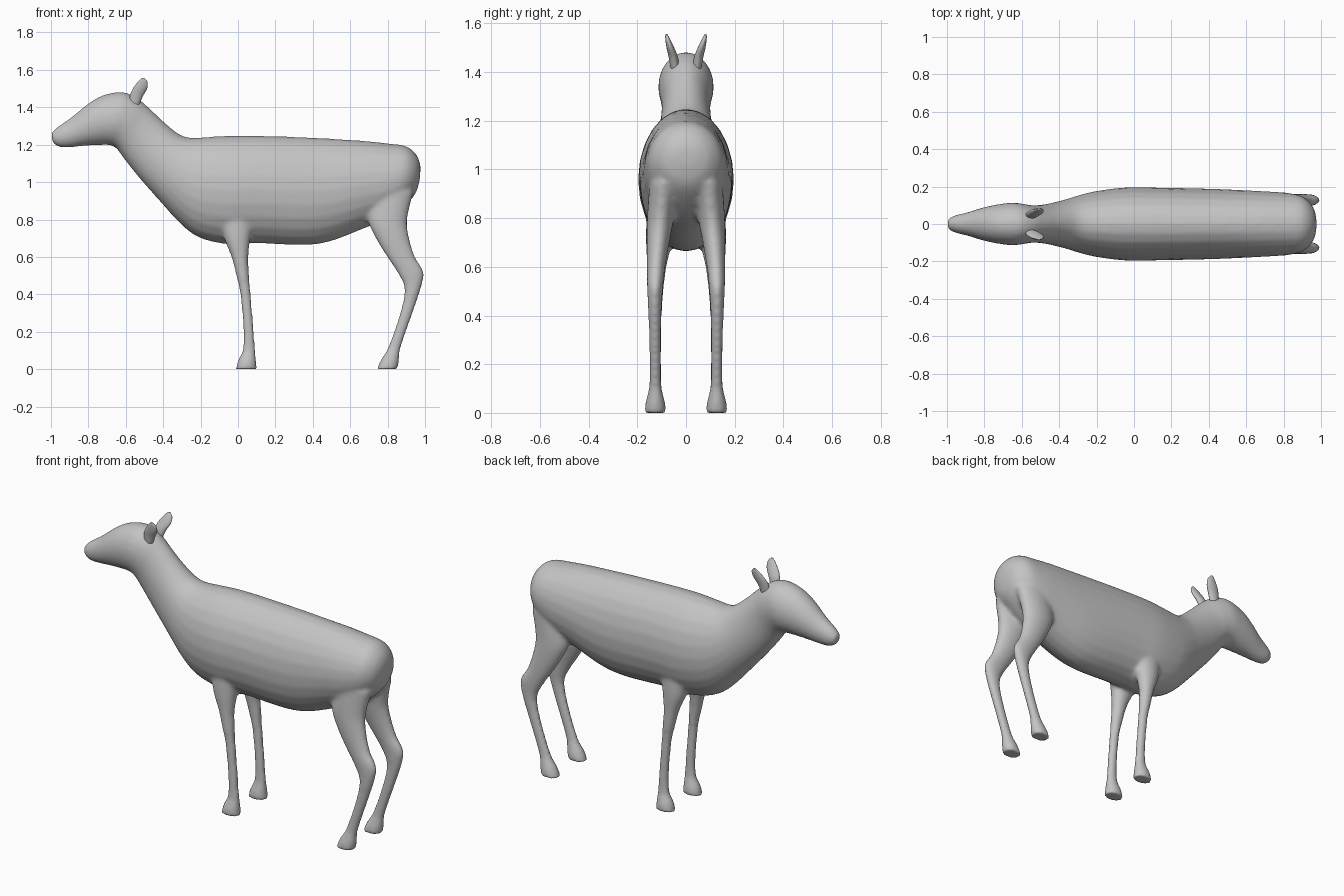
import bpy, bmesh, math
from mathutils import Vector

if "Cube" in bpy.data.objects:
    bpy.data.objects.remove(bpy.data.objects["Cube"])

SEG = 24
grey = bpy.data.materials.new("plain grey")
grey.diffuse_color = (0.55, 0.55, 0.55, 1)
grey.use_nodes = True
grey.node_tree.nodes["Principled BSDF"].inputs["Base Color"].default_value = grey.diffuse_color


def smooth_path(rows, steps=4):
    """Catmull-Rom interpolation of the section rows."""
    out = []
    for i in range(len(rows) - 1):
        p0, p1 = rows[max(i - 1, 0)], rows[i]
        p2, p3 = rows[i + 1], rows[min(i + 2, len(rows) - 1)]
        for s in range(steps):
            t = s / steps
            out.append([0.5 * (2 * b + (c - a) * t + (2 * a - 5 * b + 4 * c - d) * t * t
                               + (3 * b - a - 3 * c + d) * t ** 3)
                        for a, b, c, d in zip(p0, p1, p2, p3)])
    return out + [list(rows[-1])]


def loft(bm, sections):
    """Skin elliptical sections (centre, half axis a, half axis b), capped."""
    rings = []
    for c, a, b in sections:
        rings.append([bm.verts.new(c + a * math.cos(2 * math.pi * k / SEG)
                                   + b * math.sin(2 * math.pi * k / SEG))
                      for k in range(SEG)])
    for r, q in zip(rings, rings[1:]):
        for k in range(SEG):
            n = (k + 1) % SEG
            bm.faces.new((r[k], r[n], q[n], q[k]))
    bm.faces.new(rings[0])
    bm.faces.new(rings[-1])


def trunk_sections(rows):
    out = []
    for tx, tz, bx, bz, w in smooth_path(rows):
        top, bot = Vector((tx, 0, tz)), Vector((bx, 0, bz))
        out.append(((top + bot) / 2, (top - bot) / 2, Vector((0, w, 0))))
    return out


def limb_sections(rows, side):
    return [(Vector((x, y * side, z)), Vector((rx, 0, 0)), Vector((0, ry, 0)))
            for x, y, z, rx, ry in smooth_path(rows)]


def make_object(name, bm):
    bmesh.ops.recalc_face_normals(bm, faces=bm.faces)
    for f in bm.faces:
        f.smooth = True
    me = bpy.data.meshes.new(name)
    bm.to_mesh(me)
    bm.free()
    me.materials.append(grey)
    ob = bpy.data.objects.new(name, me)
    bpy.context.collection.objects.link(ob)
    return ob


# rump to nose: top x, top z, bottom x, bottom z, half width
trunk = [
    (.976, 1.09, .973, 1.02, .04), (.955, 1.145, .95, .94, .10),
    (.90, 1.192, .89, .87, .15), (.80, 1.207, .80, .80, .168),
    (.68, 1.22, .68, .755, .176), (.50, 1.232, .50, .685, .185),
    (.35, 1.24, .35, .663, .19), (.10, 1.248, .10, .673, .195),
    (-.05, 1.248, -.05, .667, .195), (-.18, 1.24, -.20, .70, .178),
    (-.26, 1.238, -.30, .77, .158), (-.32, 1.26, -.42, .90, .13),
    (-.40, 1.325, -.53, 1.025, .107), (-.47, 1.392, -.61, 1.125, .10),
    (-.54, 1.45, -.65, 1.18, .108), (-.62, 1.482, -.69, 1.198, .114),
    (-.72, 1.465, -.76, 1.197, .103), (-.80, 1.42, -.83, 1.193, .086),
    (-.89, 1.347, -.89, 1.186, .063), (-.965, 1.295, -.95, 1.186, .046),
    (-1.0, 1.262, -.988, 1.205, .028)]

# legs and ears: x, y, z, half depth, half width
front_leg = [
    (.0, .10, .90, .10, .06), (-.005, .11, .72, .075, .055),
    (.01, .12, .60, .045, .04), (.025, .124, .50, .035, .032),
    (.04, .125, .40, .028, .026), (.057, .125, .20, .028, .024),
    (.058, .125, .10, .034, .026), (.049, .126, .05, .048, .039),
    (.044, .126, .0, .057, .046)]
hind_leg = [
    (.82, .09, .95, .12, .06), (.80, .105, .80, .105, .055),
    (.826, .115, .70, .09, .047), (.872, .123, .60, .075, .038),
    (.921, .127, .52, .072, .033), (.934, .128, .43, .044, .028),
    (.90, .127, .30, .034, .025), (.838, .126, .12, .034, .025),
    (.812, .126, .05, .049, .039), (.799, .126, .0, .057, .046)]
ear = [
    (-.555, .045, 1.41, .026, .018), (-.543, .052, 1.46, .035, .019),
    (-.524, .064, 1.50, .038, .016), (-.510, .075, 1.535, .026, .010),
    (-.508, .081, 1.556, .008, .004)]

# body, neck, head and legs fused into one smooth skin
bm = bmesh.new()
loft(bm, trunk_sections(trunk))
for side in (1, -1):
    loft(bm, limb_sections(front_leg, side))
    loft(bm, limb_sections(hind_leg, side))
body = make_object("body_with_legs", bm)
remesh = body.modifiers.new("fuse", 'REMESH')
remesh.mode = 'VOXEL'
remesh.voxel_size = 0.011
remesh.use_smooth_shade = True
soften = body.modifiers.new("soften", 'SMOOTH')
soften.factor = 0.5
soften.iterations = 8

# ears
for side, name in ((1, "left_ear"), (-1, "right_ear")):
    bm = bmesh.new()
    loft(bm, limb_sections(ear, side))
    make_object(name, bm)
